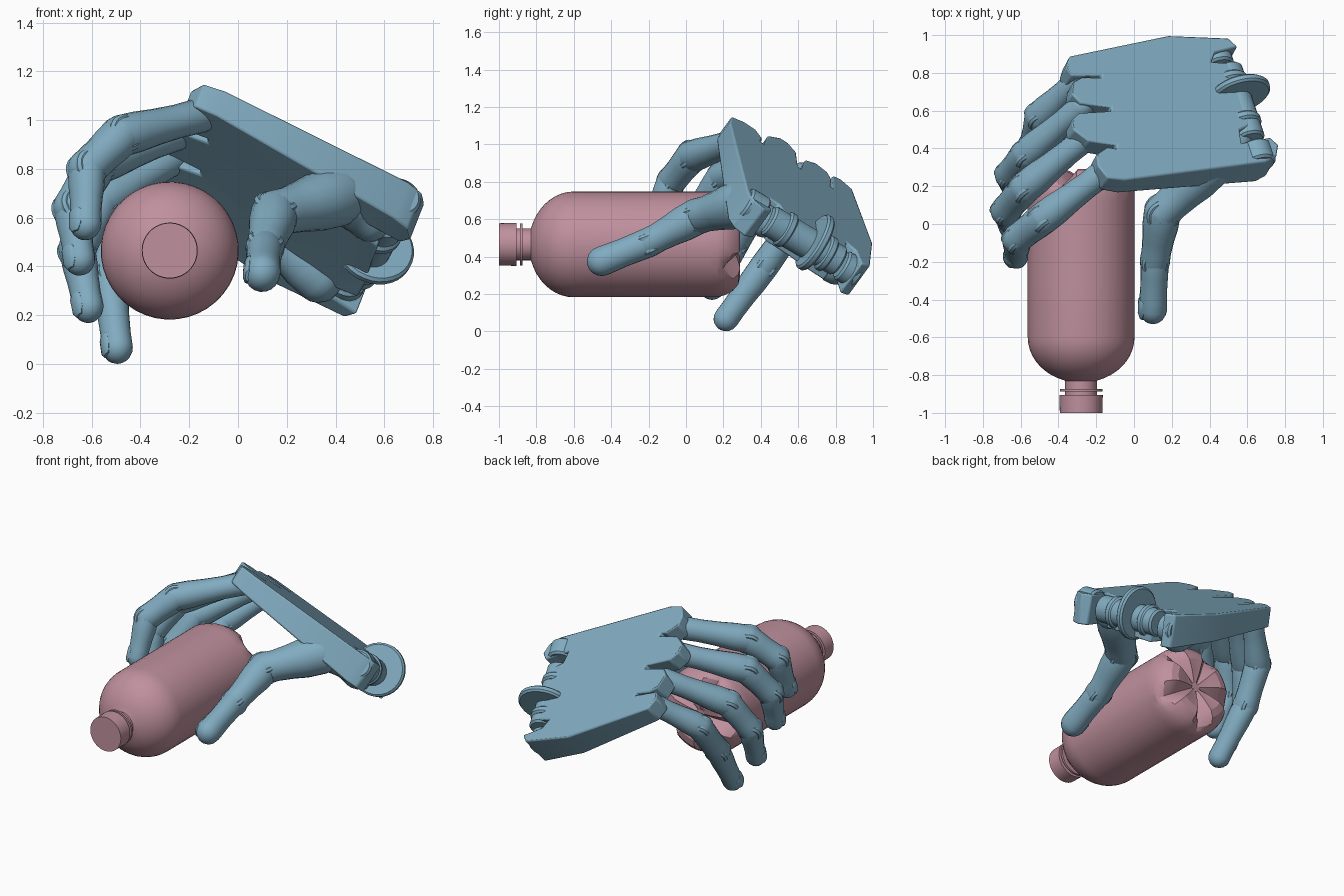
import bpy, bmesh
from math import sin, cos, pi
from mathutils import Vector as V

if "Cube" in bpy.data.objects:
    bpy.data.objects.remove(bpy.data.objects["Cube"])


def material(name, rgb):
    m = bpy.data.materials.new(name)
    m.diffuse_color = (*rgb, 1)
    m.use_nodes = True
    m.node_tree.nodes["Principled BSDF"].inputs["Base Color"].default_value = m.diffuse_color
    return m


BLUE = material("hand_blue", (0.22, 0.41, 0.53))
PINK = material("bottle_pink", (0.52, 0.28, 0.34))


def finish(bm, name, mat, bevel=0, angle=0.6):
    bmesh.ops.recalc_face_normals(bm, faces=bm.faces)
    me = bpy.data.meshes.new(name)
    bm.to_mesh(me)
    bm.free()
    ob = bpy.data.objects.new(name, me)
    bpy.context.collection.objects.link(ob)
    me.materials.append(mat)
    if bevel:
        b = ob.modifiers.new("bevel", 'BEVEL')
        b.width, b.segments, b.limit_method = bevel, 2, 'ANGLE'
    bpy.ops.object.select_all(action='DESELECT')
    ob.select_set(True)
    bpy.context.view_layer.objects.active = ob
    bpy.ops.object.shade_smooth_by_angle(angle=angle)
    return ob


def loft(name, origin, axis, side, profile, mat, n=18, flat=1.0, warp=None, angle=0.6):
    """Revolve (distance along axis, radius) pairs; flat squashes across side."""
    axis = V(axis).normalized()
    side = V(side)
    side = (side - axis * side.dot(axis)).normalized()
    up = axis.cross(side)
    bm = bmesh.new()
    rings = []
    for i, (d, r) in enumerate(profile):
        rings.append([bm.verts.new(V(origin) + axis * (d - (warp(i, k) if warp else 0))
                      + side * (r * cos(2 * pi * k / n))
                      + up * (r * flat * sin(2 * pi * k / n))) for k in range(n)])
    for a, b in zip(rings, rings[1:]):
        for k in range(n):
            bm.faces.new((a[k], a[(k + 1) % n], b[(k + 1) % n], b[k]))
    bm.faces.new(rings[0])
    bm.faces.new(rings[-1])
    return finish(bm, name, mat, angle=angle)


# Bottle: capped neck, domed shoulder, straight body, five-footed base
R = 0.283
prof = [(-1, .113), (-.905, .115), (-.905, .085), (-.888, .085), (-.888, .113),
        (-.874, .113), (-.874, .085), (-.83, .085)]
prof += [(-.6 - .24 * cos(t), R * sin(t)) for t in [.32 + (pi / 2 - .32) * i / 9 for i in range(10)]]
prof += [(-.3, R), (0, R), (.12, R)]
base0 = len(prof)
prof += [(.17, R), (.21, .272), (.25, .25), (.28, .215), (.29, .17), (.275, .1), (.25, .03)]


def feet(i, k):
    if i < base0:
        return 0
    valley = (1, .5, 0, 0, 0, 0, 0, .5)[k % 8]
    return valley * (0, .02, .05, .07, .07, .04, .01)[i - base0]


loft("bottle", (-.28, 0, .465), (0, 1, 0), (.866, 0, -.5), prof, PINK, 40, warp=feet, angle=.4)

# Palm: outline read in plan, laid on the tilted plane of the back of the hand
N = V((.30, .56, .77)).normalized()
ACROSS = V((-.27, .83, -.49)).normalized()


def on_back(x, y):
    return V((x, y, 1.105 - .405 * (x + .13) - .727 * (y - .3)))


outline = [(-.36, .83), (-.34, .89), (.18, .998), (.5, .985), (.55, .94), (.43, .91), (.41, .86),
           (.55, .85), (.58, .76), (.60, .65), (.63, .53), (.56, .50),
           (.57, .43), (.72, .46), (.765, .42), (.755, .36), (.70, .33), (-.05, .235), (-.14, .245),
           (-.19, .31), (-.20, .37), (-.14, .41), (-.09, .40), (-.09, .42), (-.24, .44),
           (-.32, .50), (-.33, .55), (-.29, .59), (-.12, .60), (-.12, .62), (-.28, .64),
           (-.33, .69), (-.32, .76), (-.27, .78), (-.17, .775), (-.17, .79), (-.33, .785)]
bm = bmesh.new()
top, low = [], []
for x, y in outline:
    p = on_back(x, y)
    thick = .11 + .08 * min(1, max(0, (x + .2) / .7))
    thick += .02 * max(0, y - .6) / .4
    top.append(bm.verts.new(p))
    low.append(bm.verts.new(p - N * thick))
bm.faces.new(top)
bm.faces.new(low)
for i in range(len(top)):
    j = (i + 1) % len(top)
    bm.faces.new((top[i], top[j], low[j], low[i]))
bmesh.ops.triangulate(bm, faces=[f for f in bm.faces if len(f.verts) > 4])
finish(bm, "palm", BLUE, bevel=.014, angle=.5)


def barrel(name, centre, radius, length, axis=ACROSS, n=24):
    h, c = length / 2, min(.012, length / 4)
    return loft(name, centre, axis, (1, 0, .1),
                [(-h, radius - c), (-h + c, radius), (h - c, radius), (h, radius - c)], BLUE, n)


# Wrist hinge: lugs, axle and large centre disc
barrel("wrist_lug_inner", (.65, .36, .66), .09, .12)
barrel("wrist_lug_outer", (.435, .875, .33), .085, .11)
barrel("wrist_axle", (.55, .63, .485), .085, .46)
barrel("wrist_disc", (.56, .69, .475), .165, .045, n=32)
for i, s in enumerate((-.13, .13)):
    barrel(f"wrist_collar_{i}", V((.54, .64, .48)) + ACROSS * s, .1, .05)


def bone(name, p, q, r0, r1, side, tip=False):
    """Rounded, slightly waisted finger segment."""
    p, q = V(p), V(q)
    L = (q - p).length
    prof = [(-r0 * cos(t), r0 * sin(t)) for t in (.12, .5, .9, 1.25)]
    prof += [(0, r0), (L * .3, r0 * .97), (L * .55, (r0 + r1) * .475)]
    prof += [(L * .8, r1 * .98)]
    prof += [(L + r1 * sin(t), r1 * cos(t)) for t in (0, .35, .7, 1.05, 1.4)]
    loft(name, p, q - p, side, prof, BLUE, 18, .94 if tip else 1)


def finger(name, pts, radii):
    pts = [V(p) for p in pts]
    hinge = (pts[1] - pts[0]).cross(pts[3] - pts[2]).normalized()
    for i, part in enumerate(("proximal", "middle", "tip")):
        bone(f"{name}_{part}", pts[i], pts[i + 1], radii[i], radii[i + 1], hinge, i == 2)
        if i:
            barrel(f"{name}_joint_{i}", pts[i], radii[i] * .92, radii[i] * 1.4, hinge, 20)
    # nail plate on the outer face of the tip
    d = (pts[3] - pts[2]).normalized()
    out = hinge.cross(d)
    if out.dot(pts[2] - pts[0]) < 0:
        out = -out
    r = radii[3]
    loft(f"{name}_nail", pts[3] + out * r * .72 - d * r * .6, d, hinge,
         [(-.01, r * .5), (0, r * .62), (r * .9, r * .6), (r * 1.25, r * .3)], BLUE, 14, .45)


# Four curled fingers and the thumb
finger("index_finger", [(-.15, .28, 1.02), (-.48, .03, .935), (-.62, -.08, .80), (-.625, -.17, .575)],
       (.072, .086, .080, .068))
finger("middle_finger", [(-.25, .46, .945), (-.58, .19, .82), (-.68, .07, .64), (-.65, -.01, .43)],
       (.070, .086, .080, .068))
finger("ring_finger", [(-.28, .62, .835), (-.57, .37, .66), (-.66, .26, .47), (-.615, .14, .235)],
       (.069, .083, .078, .067))
finger("little_finger", [(-.30, .76, .725), (-.50, .57, .56), (-.53, .42, .35), (-.495, .215, .068)],
       (.067, .080, .078, .068))
finger("thumb", [(.40, .31, .685), (.15, .06, .615), (.11, -.20, .475), (.10, -.45, .375)],
       (.125, .098, .080, .080))

# Thumb socket and fleshy heel under the palm
bone("thumb_socket", (.42, .34, .69), (.54, .42, .59), .11, .09, (0, 0, 1))
bone("palm_heel", (.33, .80, .35), (.12, .74, .53), .10, .08, (0, 0, 1))
